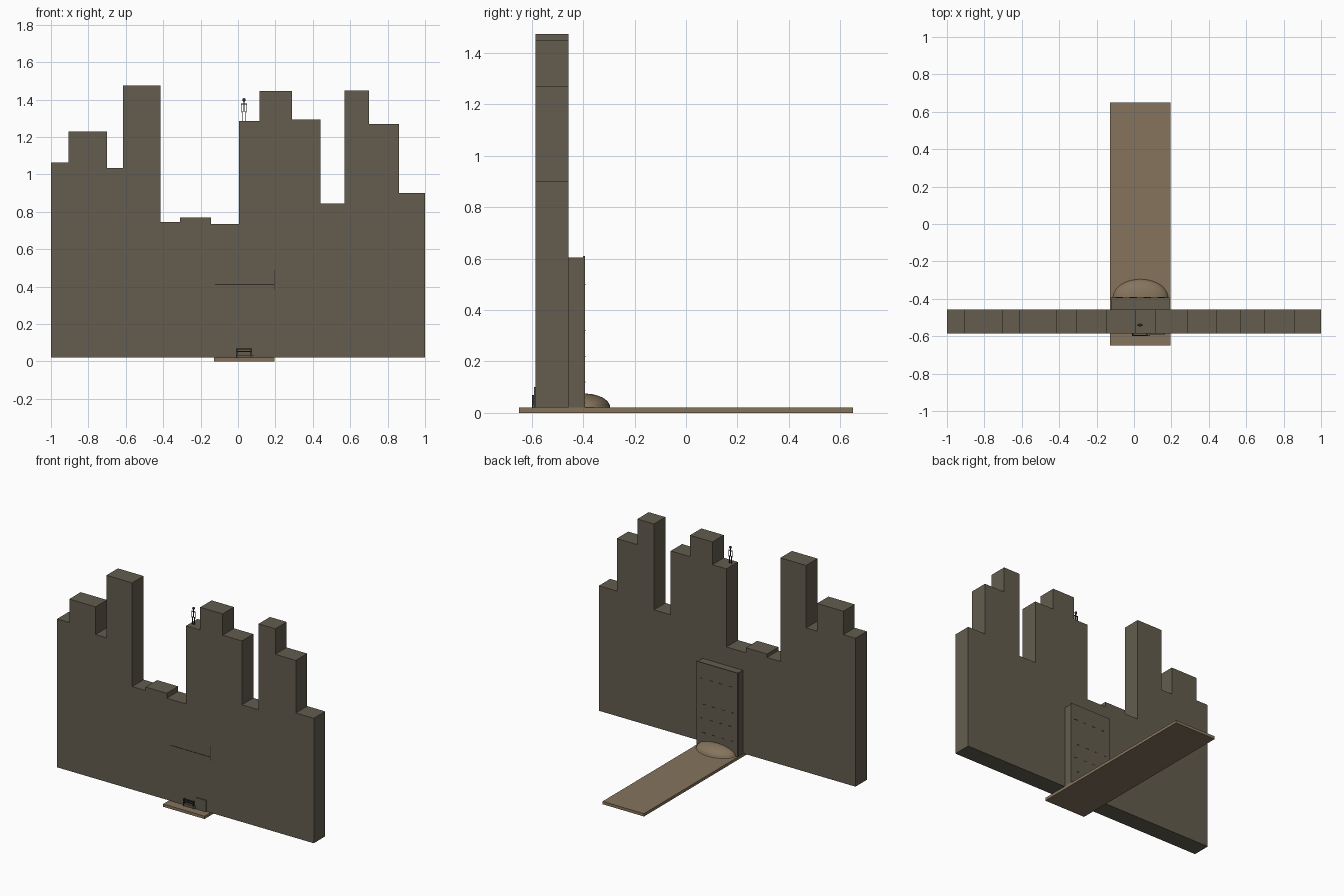
import bpy, bmesh, math
from mathutils import Vector

if "Cube" in bpy.data.objects:
    bpy.data.objects.remove(bpy.data.objects["Cube"])


def material(name, rgb):
    m = bpy.data.materials.new(name)
    m.diffuse_color = (*rgb, 1)
    m.use_nodes = True
    m.node_tree.nodes["Principled BSDF"].inputs["Base Color"].default_value = m.diffuse_color
    return m


STONE = material("dark stone", (0.125, 0.108, 0.077))
WOOD = material("worn timber", (0.235, 0.175, 0.108))
DARK = material("charred black", (0.03, 0.027, 0.022))


def finish(name, bm, mat):
    bmesh.ops.recalc_face_normals(bm, faces=bm.faces)
    me = bpy.data.meshes.new(name)
    bm.to_mesh(me)
    bm.free()
    me.materials.append(mat)
    ob = bpy.data.objects.new(name, me)
    bpy.context.collection.objects.link(ob)
    return ob


def boxes(name, mat, spans):
    """One object made of boxes given as (x0, x1, y0, y1, z0, z1)."""
    bm = bmesh.new()
    for x0, x1, y0, y1, z0, z1 in spans:
        vs = bmesh.ops.create_cube(bm, size=1)["verts"]
        for v in vs:
            v.co = Vector(((x0 + x1) / 2 + v.co.x * (x1 - x0),
                           (y0 + y1) / 2 + v.co.y * (y1 - y0),
                           (z0 + z1) / 2 + v.co.z * (z1 - z0)))
    return finish(name, bm, mat)


# Ruined wall: stepped skyline extruded through its thickness
STEPS = [(-1, 1.065), (-.905, 1.23), (-.70, 1.035), (-.615, 1.475),
         (-.415, .745), (-.31, .77), (-.145, .735), (.005, 1.285),
         (.115, 1.445), (.29, 1.295), (.44, .845), (.57, 1.45),
         (.70, 1.27), (.86, .90)]
outline = [(-1, .02)]
for i, (x, z) in enumerate(STEPS):
    end = STEPS[i + 1][0] if i + 1 < len(STEPS) else 1
    outline += [(x, z), (end, z)]
outline.append((1, .02))
bm = bmesh.new()
face = bm.faces.new([bm.verts.new((x, -.585, z)) for x, z in outline])
ext = bmesh.ops.extrude_face_region(bm, geom=[face])["geom"]
bmesh.ops.translate(bm, vec=(0, .127, 0),
                    verts=[g for g in ext if isinstance(g, bmesh.types.BMVert)])
finish("ruined_wall", bm, STONE)

# Long walkway running under the wall
boxes("walkway", WOOD, [(-.128, .195, -.65, .65, 0, .02)])

# Gate block behind the wall, with a slightly wider back panel
boxes("gate_block", STONE, [(-.122, .19, -.46, -.40, .02, .605)])
boxes("gate_panel", STONE, [(-.128, .195, -.40, -.393, .02, .61)])

# Broken seams across the gate panel
seams = []
for row, z in enumerate((.12, .22, .32, .50)):
    for k in range(4):
        x = -.10 + k * .075 + (row % 2) * .02
        seams.append((x, x + .022, -.394, -.3915, z - .002, z + .002))
boxes("gate_seams", DARK, seams)

# Seams on the front of the wall
boxes("front_seams", DARK, [(-.122, .195, -.5865, -.584, .409, .413),
                            (.192, .196, -.5865, -.584, .385, .49)])

# Low mound against the gate: upper half of an ellipsoid
bm = bmesh.new()
bmesh.ops.create_uvsphere(bm, u_segments=40, v_segments=20, radius=1)
bmesh.ops.bisect_plane(bm, geom=bm.verts[:] + bm.edges[:] + bm.faces[:],
                       plane_co=(0, 0, 0), plane_no=(0, 0, -1), clear_outer=True)
for v in bm.verts:
    v.co = Vector((.035 + v.co.x * .147, -.393 + v.co.y * .098, .02 + v.co.z * .055))
for f in bm.faces:
    f.smooth = True
finish("mound", bm, WOOD)

# Small ledge and debris at the foot of the wall
boxes("foot_block", STONE, [(.085, .165, -.592, -.584, .02, .10),
                            (-.01, .085, -.598, -.584, .02, .035)])
boxes("foot_debris", DARK, [(-.01, .075, -.60, -.594, .05, .056),
                            (-.01, .075, -.60, -.594, .064, .070),
                            (-.008, -.002, -.60, -.585, .02, .07),
                            (.066, .072, -.60, -.585, .02, .07)])

# Tiny slender lookout on the wall top
cx, cy, zb = .032, -.54, 1.285
limbs = [(cx - .003, cx + .003, cy - .003, cy + .003, zb + .05, zb + .105),
         (cx - .014, cx + .014, cy - .002, cy + .002, zb + .088, zb + .093)]
for s in (-1, 1):
    leg, arm = cx + s * .007, cx + s * .014
    limbs += [(leg - .002, leg + .002, cy - .002, cy + .002, zb, zb + .054),
              (arm - .0015, arm + .0015, cy - .0015, cy + .0015, zb + .045, zb + .093)]
boxes("lookout_body", DARK, limbs)
bm = bmesh.new()
bmesh.ops.create_uvsphere(bm, u_segments=12, v_segments=8, radius=.009)
bmesh.ops.translate(bm, verts=bm.verts[:], vec=(cx, cy, zb + .114))
for f in bm.faces:
    f.smooth = True
finish("lookout_head", bm, DARK)
